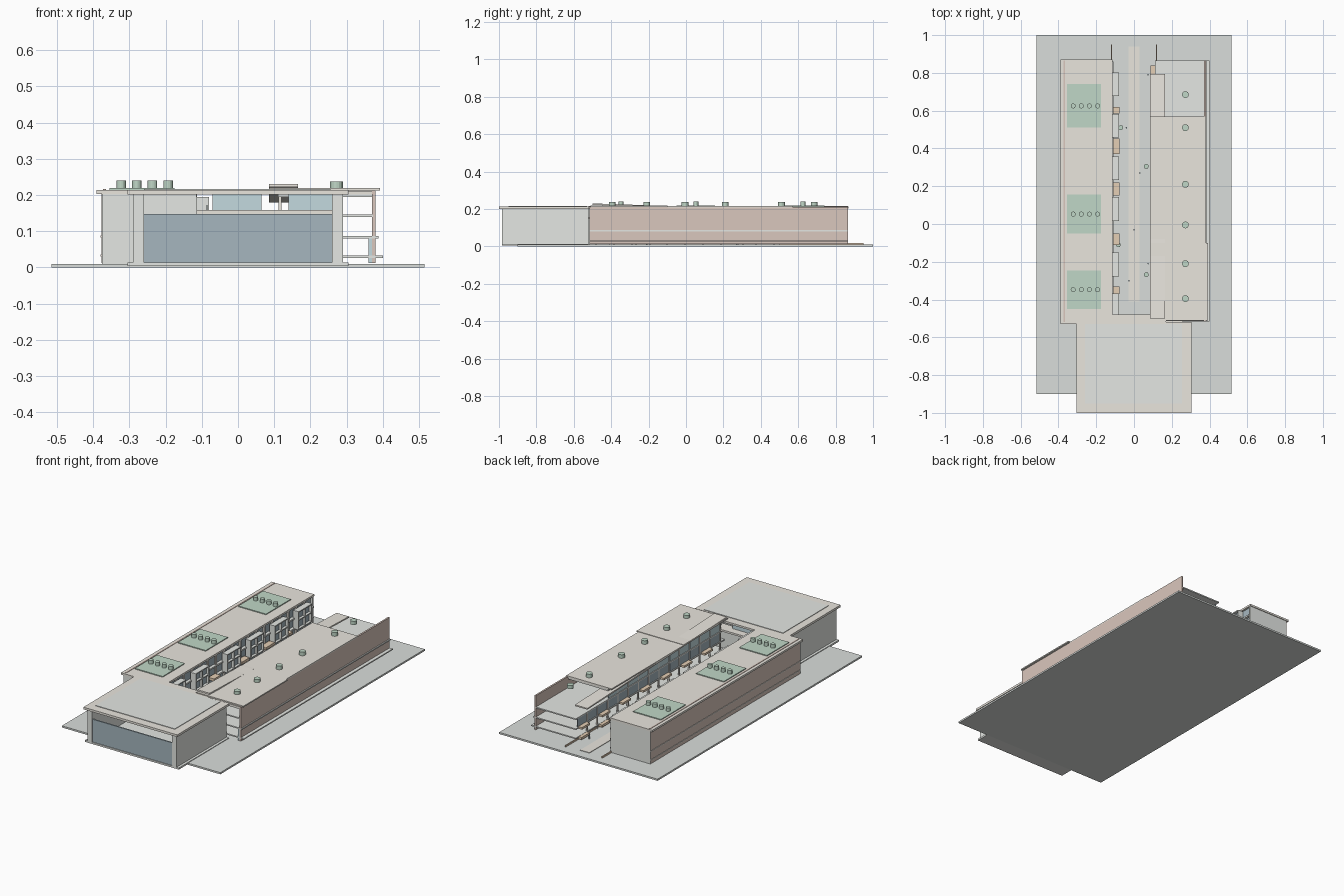
import bpy, math

def mat(name, r, g, b):
    m = bpy.data.materials.new(name)
    m.diffuse_color = (r, g, b, 1)
    return m

BASE = mat("paving", .70, .73, .71)
CONC = mat("concrete", .78, .80, .77)
CREAM = mat("cream", .82, .79, .73)
BROWN = mat("brown_cladding", .70, .57, .51)
DARK = mat("dark_glass", .38, .47, .52)
BLUE = mat("pale_glass", .55, .70, .74)
GREEN = mat("green", .53, .68, .57)
WOOD = mat("timber", .78, .62, .46)

def box(name, x0, x1, y0, y1, z0, z1, m):
    """Box from its limits on each axis."""
    bpy.ops.mesh.primitive_cube_add(size=1, location=((x0+x1)/2, (y0+y1)/2, (z0+z1)/2))
    o = bpy.context.object
    o.name = name
    o.scale = (x1-x0, y1-y0, z1-z0)
    bpy.ops.object.transform_apply(location=False, rotation=False, scale=True)
    o.data.materials.append(m)
    return o

def cyl(name, x, y, z0, z1, r, m, n=16):
    bpy.ops.mesh.primitive_cylinder_add(vertices=n, radius=r, depth=z1-z0,
                                        location=(x, y, (z0+z1)/2))
    o = bpy.context.object
    o.name = name
    o.data.materials.append(m)
    return o

# site slab, entrance plinth, courtyard path and edging
box("site_slab", -.515, .515, -.9, 1, 0, .01, BASE)
box("hall_plinth", -.305, .305, -.985, -.52, .004, .014, CONC)
box("courtyard_path", -.03, .03, -.41, .94, .01, .013, CREAM)
for s in (-1, 1):
    box("path_edging", s*.12-.003, s*.12+.003, .5, .95, .01, .019, WOOD)

# front hall: side walls, glazed front, rim roof with grey panel
for s in (-1, 1):
    a, b = sorted((s*.26, s*.29))
    box("hall_side_wall", a, b, -.985, -.52, .012, .202, CONC)
box("hall_front_glass", -.26, .26, -.98, -.972, .012, .147, DARK)
box("hall_roof", -.305, .305, -1, -.52, .201, .214, CREAM)
box("hall_roof_panel", -.26, .255, -.95, -.53, .214, .217, CONC)

# link between hall and courtyard with clerestory
box("link_wall", -.115, .26, -.53, -.52, .012, .147, CONC)
box("link_floor", -.115, .26, -.55, -.48, .147, .158, CREAM)
box("link_roof", -.125, .17, -.535, -.48, .203, .214, CREAM)
for x0, x1 in ((-.07, .065), (.14, .26)):
    box("clerestory_glass", x0, x1, -.53, -.524, .158, .203, BLUE)
box("link_post", -.087, -.084, -.5, -.497, .158, .172, DARK)

# left wing: body, brown outer cladding and roof
box("left_body", -.37, -.13, -.525, .865, .01, .203, CONC)
box("left_end_front", -.375, -.115, -.53, -.515, .01, .203, CONC)
box("left_end_back", -.375, -.115, .855, .866, .01, .203, CONC)
box("left_cladding", -.377, -.369, -.52, .866, .012, .203, BROWN)
for z in (.031, .083):
    box("left_cladding_band", -.38, -.37, -.52, .866, z, z+.005, CREAM)
box("left_roof", -.39, -.113, -.53, .87, .203, .214, CREAM)
box("left_roof_strip", -.372, -.364, -.52, .865, .214, .216, BROWN)

# left courtyard facade: floor edges, windows and piers
for z in (.028, .08, .14):
    box("left_floor_edge", -.132, -.108, -.52, .86, z, z+.009, CONC)
n = 18
step = 1.34/n
for i in range(n):
    y = -.485 + i*step
    box("left_pier", -.13, -.113, y-.007, y+.007, .012, .203, CREAM)
    for z0, z1 in ((.037, .08), (.092, .138), (.152, .2)):
        box("left_window", -.128, -.122, y+.007, y+step-.007, z0, z1, DARK)

# projecting bays and timber planters
for y in (.74, .52, .295, .08, -.215, -.43):
    w = .063
    for z in (.086, .14, .188):
        box("bay_shelf", -.115, -.08, y-w, y+w, z, z+.006, CONC)
    for s in (-1, 0, 1):
        box("bay_fin", -.115, -.08, y+s*(w-.003)-.003, y+s*(w-.003)+.003, .086, .194, CONC)
    box("bay_glass", -.1, -.095, y-w+.005, y+w-.005, .092, .188, DARK)
for y0, y1 in ((.585, .62), (.41, .453), (.37, .41), (.15, .22), (-.11, -.05), (-.37, -.33)):
    box("timber_balcony", -.115, -.078, y0, y1, .085, .1, WOOD)
    box("timber_balcony", -.115, -.078, y0, y1, .03, .042, WOOD)

# planted roof pads with vents
for y0, y1 in ((.51, .74), (-.05, .155), (-.45, -.245)):
    box("green_roof", -.355, -.175, y0, y1, .214, .219, GREEN)
    for k in range(4):
        cyl("roof_vent", -.322+k*.043, (y0+y1)/2, .218, .24, .013, GREEN)

# right wing: open floors, outer wall, two level roof
for z, x1 in ((.026, .4), (.08, .387), (.139, .372)):
    box("right_floor", .11, x1, -.515, .866, z, z+.007, CONC)
box("right_ceiling", .11, .37, -.51, .565, .195, .205, CONC)
box("right_roof", .085, .392, -.51, -.1, .212, .219, CREAM)
box("right_roof_back", .085, .38, -.1, .57, .209, .216, CREAM)
box("right_outer_wall", .37, .38, -.515, .866, .012, .212, BROWN)
box("right_inner_jamb", .36, .371, -.515, -.505, .012, .08, BLUE)
for y in (-.51, .565):
    box("roof_upstand", .11, .37, y-.004, y+.004, .203, .211, CREAM)

# right courtyard facade: windows, piers and timber ledges
n = 14
step = 1.33/n
for i in range(n):
    y = -.48 + i*step
    top = .209 if y < .5 else .14
    box("right_post", .112, .12, y-.004, y+.004, .01, top, CREAM)
    box("right_window", .113, .117, y+.006, y+step-.006, .088, .138, DARK)
    if y < .5:
        box("right_upper_window", .113, .117, y+.006, y+step-.006, .147, .195, BLUE)
    if i % 2:
        box("timber_ledge", .088, .113, y+.01, y+step-.01, .078, .09, WOOD)
        box("timber_bench", .09, .113, y+.01, y+step-.01, .018, .032, WOOD)

# long sloping canopy cutting through the right roof
y0, y1, za, zb = -.5, .795, .226, .183
c = box("sloping_canopy", .085, .165, y0, y1, za-.004, za+.004, CREAM)
c.location.z = (za+zb)/2
c.rotation_euler.x = math.atan2(zb-za, y1-y0)

# roof pots along the right wing
for y in (.685, .51, .21, -.005, -.21, -.395):
    cyl("roof_pot", .272, y, .216, .237, .018, GREEN)

# courtyard plants and visitors
for x, y in ((.065, .305), (.065, -.268), (-.07, .51), (-.083, -.11)):
    cyl("plant_trunk", x, y, .01, .03, .003, WOOD, 8)
    cyl("plant_crown", x, y, .028, .05, .013, GREEN, 10)
for x, y in ((-.04, .51), (.03, .27), (0, -.03), (-.027, -.3), (.075, .79), (.075, -.21)):
    cyl("visitor", x, y, .01, .032, .004, DARK, 8)
